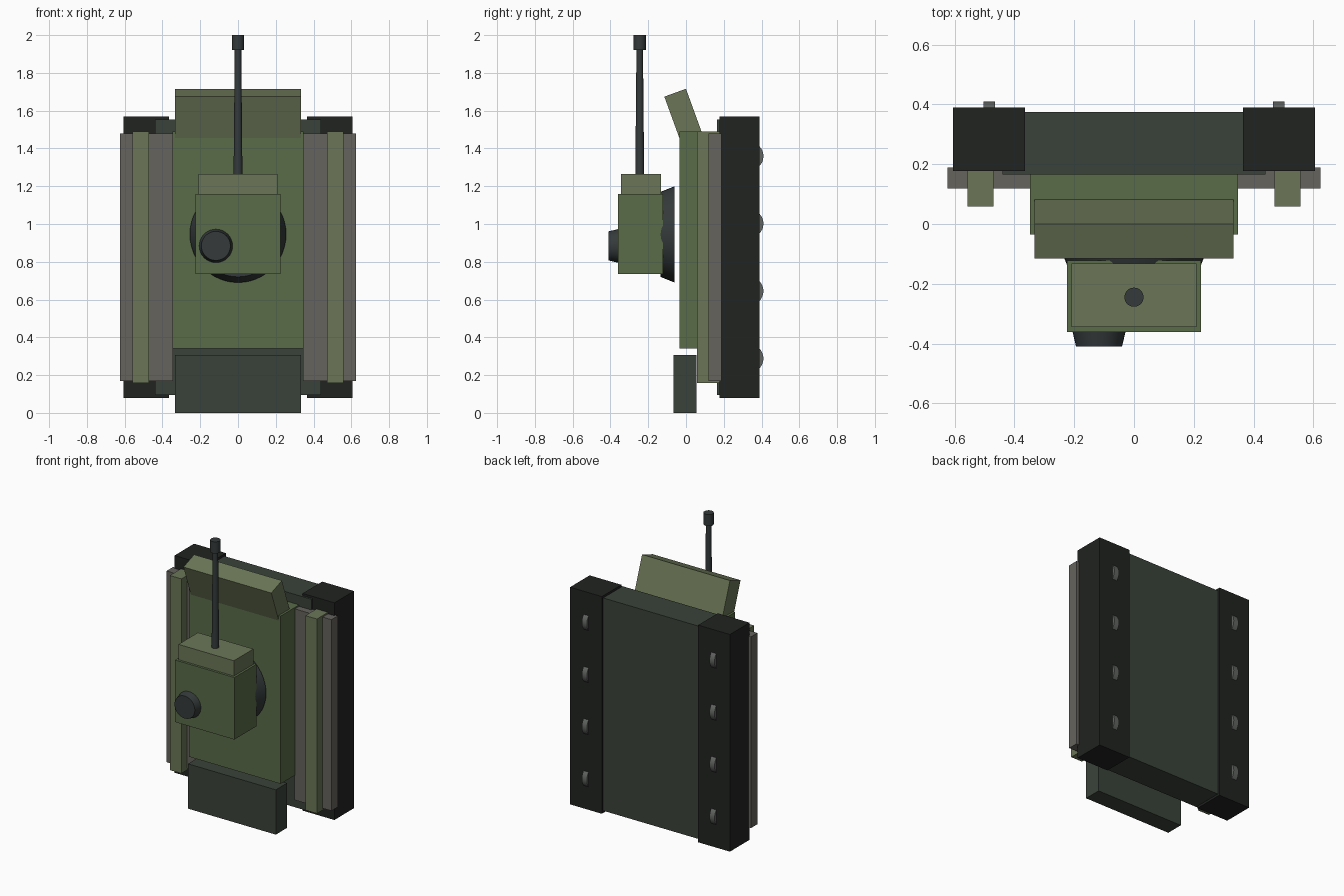
import bpy, math
from mathutils import Vector

if "Cube" in bpy.data.objects:
    bpy.data.objects.remove(bpy.data.objects["Cube"])


def mat(name, rgb):
    m = bpy.data.materials.new(name)
    m.diffuse_color = (*rgb, 1)
    m.use_nodes = True
    m.node_tree.nodes["Principled BSDF"].inputs["Base Color"].default_value = m.diffuse_color
    return m


GREEN = mat("olive", (0.10, 0.145, 0.065))
LIGHT = mat("light_olive", (0.145, 0.18, 0.095))
DARK = mat("dark_green", (0.042, 0.055, 0.042))
BLACK = mat("track_black", (0.015, 0.017, 0.015))
METAL = mat("gun_metal", (0.035, 0.042, 0.042))
GREY = mat("fender_grey", (0.13, 0.125, 0.11))
WHEEL = mat("wheel_grey", (0.12, 0.13, 0.12))


def finish(name, m):
    o = bpy.context.object
    o.name = name
    o.data.materials.append(m)
    return o


def box(name, x, y, z, m, rot_x=0):
    """Box from (min, max) ranges on each axis."""
    bpy.ops.mesh.primitive_cube_add(size=1, location=[(a + b) / 2 for a, b in (x, y, z)])
    o = finish(name, m)
    o.scale = [b - a for a, b in (x, y, z)]
    o.rotation_euler.x = rot_x
    return o


def cone(name, p, q, r1, r2, m, sides=32):
    """Round part from point p (radius r1) to point q (radius r2)."""
    p, q = Vector(p), Vector(q)
    bpy.ops.mesh.primitive_cone_add(vertices=sides, radius1=r1, radius2=r2,
                                    depth=(q - p).length, location=(p + q) / 2)
    o = finish(name, m)
    o.rotation_euler = (q - p).to_track_quat('Z', 'Y').to_euler()
    bpy.ops.object.shade_smooth_by_angle()
    return o


# Hull
box("lower_hull", (-0.44, 0.44), (0.165, 0.375), (0.095, 1.553), DARK)
box("upper_hull", (-0.348, 0.348), (-0.035, 0.175), (0.34, 1.49), GREEN)
box("rear_plate", (-0.333, 0.333), (-0.066, 0.055), (0, 0.307), DARK)

# Sloped front plate, its lower end sunk in the hull
a = math.radians(20)
length, thick = 0.40, 0.122
top_mid = Vector((0, -0.0575, 1.695))
c = top_mid + Vector((0, math.sin(a), -math.cos(a))) * length / 2
box("front_plate", (-0.333, 0.333), (c.y - thick / 2, c.y + thick / 2),
    (c.z - length / 2, c.z + length / 2), LIGHT, a)

# Running gear on both sides
for side, s in (("left", -1), ("right", 1)):
    def sx(lo, hi):
        return tuple(sorted((s * lo, s * hi)))
    box(side + "_track", sx(0.365, 0.606), (0.178, 0.39), (0.08, 1.568), BLACK)
    box(side + "_fender", sx(0.345, 0.625), (0.119, 0.189), (0.17, 1.48), GREY)
    box(side + "_fender_strip", sx(0.47, 0.558), (0.058, 0.18), (0.157, 1.49), LIGHT)
    for i in range(4):
        z = 0.288 + i * 0.357
        cone(f"{side}_wheel_{i + 1}", (s * 0.465, 0.335, z), (s * 0.503, 0.335, z),
             0.075, 0.075, WHEEL)

# Turret
cone("turret_ring", (0, -0.06, 0.945), (0, -0.135, 0.945), 0.255, 0.225, METAL, 48)
box("turret", (-0.225, 0.225), (-0.361, -0.122), (0.735, 1.16), GREEN)
box("gun_mantlet", (-0.21, 0.21), (-0.345, -0.133), (1.13, 1.265), LIGHT)
cone("cupola", (-0.117, -0.355, 0.884), (-0.117, -0.41, 0.884), 0.09, 0.077, METAL)

# Gun
cone("gun_barrel", (0, -0.245, 1.2), (0, -0.245, 1.95), 0.024, 0.017, METAL)
cone("gun_muzzle", (0, -0.245, 1.92), (0, -0.245, 2.0), 0.032, 0.032, METAL)
